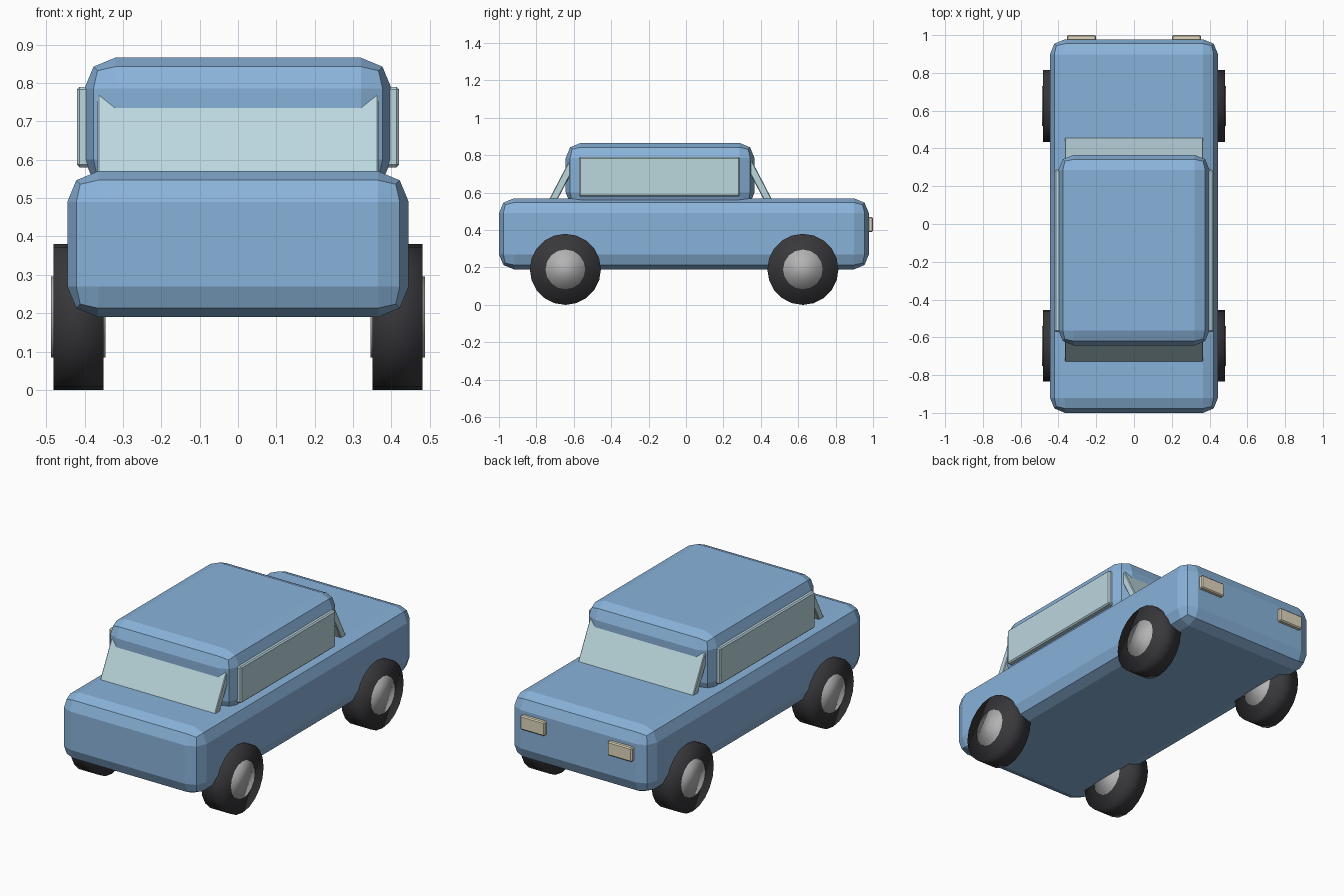
import bpy, bmesh
from math import radians, pi
from mathutils import Matrix

if "Cube" in bpy.data.objects:
    bpy.data.objects.remove(bpy.data.objects["Cube"])


def material(name, color):
    m = bpy.data.materials.new(name)
    m.diffuse_color = (*color, 1)
    m.use_nodes = True
    m.node_tree.nodes["Principled BSDF"].inputs["Base Color"].default_value = m.diffuse_color
    return m


PAINT = material("paint", (0.25, 0.45, 0.70))
GLASS = material("glass", (0.50, 0.68, 0.73))
RUBBER = material("rubber", (0.04, 0.04, 0.045))
METAL = material("metal", (0.45, 0.45, 0.45))
LAMP = material("lamp", (0.75, 0.68, 0.52))


def finish(name, bm, mat, loc):
    mesh = bpy.data.meshes.new(name)
    bm.to_mesh(mesh)
    bm.free()
    mesh.materials.append(mat)
    ob = bpy.data.objects.new(name, mesh)
    ob.location = loc
    bpy.context.collection.objects.link(ob)
    return ob


def box(name, lo, hi, mat, bevel=0.0, segments=1):
    """Box between two corners, with optional bevelled edges."""
    size = [b - a for a, b in zip(lo, hi)]
    bm = bmesh.new()
    bmesh.ops.create_cube(bm, size=1, matrix=Matrix.Diagonal((*size, 1)))
    ob = finish(name, bm, mat, [(a + b) / 2 for a, b in zip(lo, hi)])
    if bevel:
        mod = ob.modifiers.new("bevel", 'BEVEL')
        mod.width, mod.segments = bevel, segments
    return ob


def disc(name, radius, depth, sides, mat, loc):
    """Smooth-shaded cylinder with its axis along x."""
    bm = bmesh.new()
    bmesh.ops.create_cone(bm, cap_ends=True, segments=sides, radius1=radius,
                          radius2=radius, depth=depth,
                          matrix=Matrix.Rotation(pi / 2, 4, 'Y'))
    for f in bm.faces:
        f.smooth = True
    return finish(name, bm, mat, loc)


# Body and cabin
box("body", (-0.445, -1.0, 0.19), (0.445, 0.978, 0.57), PAINT, 0.08, 2)
box("cabin", (-0.40, -0.643, 0.52), (0.40, 0.366, 0.866), PAINT, 0.08, 2)

# Sloping front and rear glass
for name, y, tilt in (("windscreen", -0.654, -27.5), ("rear_window", 0.382, 27.5)):
    pane = box(name, (-0.366, y - 0.02, 0.53), (0.366, y + 0.02, 0.81), GLASS, 0.004)
    pane.rotation_euler.x = radians(tilt)

for side, s in (("left", -1), ("right", 1)):
    # Side window
    x = sorted((s * 0.38, s * 0.42))
    box(side + "_window", (x[0], -0.572, 0.58), (x[1], 0.288, 0.79), GLASS, 0.007)
    # Headlight
    x = sorted((s * 0.20, s * 0.355))
    box(side + "_light", (x[0], 0.96, 0.39), (x[1], 1.0, 0.47), LAMP, 0.006)
    # Wheels
    for end, y in (("front", -0.645), ("rear", 0.625)):
        at = (s * 0.416, y, 0.19)
        disc(f"{end}_{side}_tyre", 0.19, 0.13, 20, RUBBER, at)
        disc(f"{end}_{side}_hub", 0.106, 0.142, 16, METAL, at)
